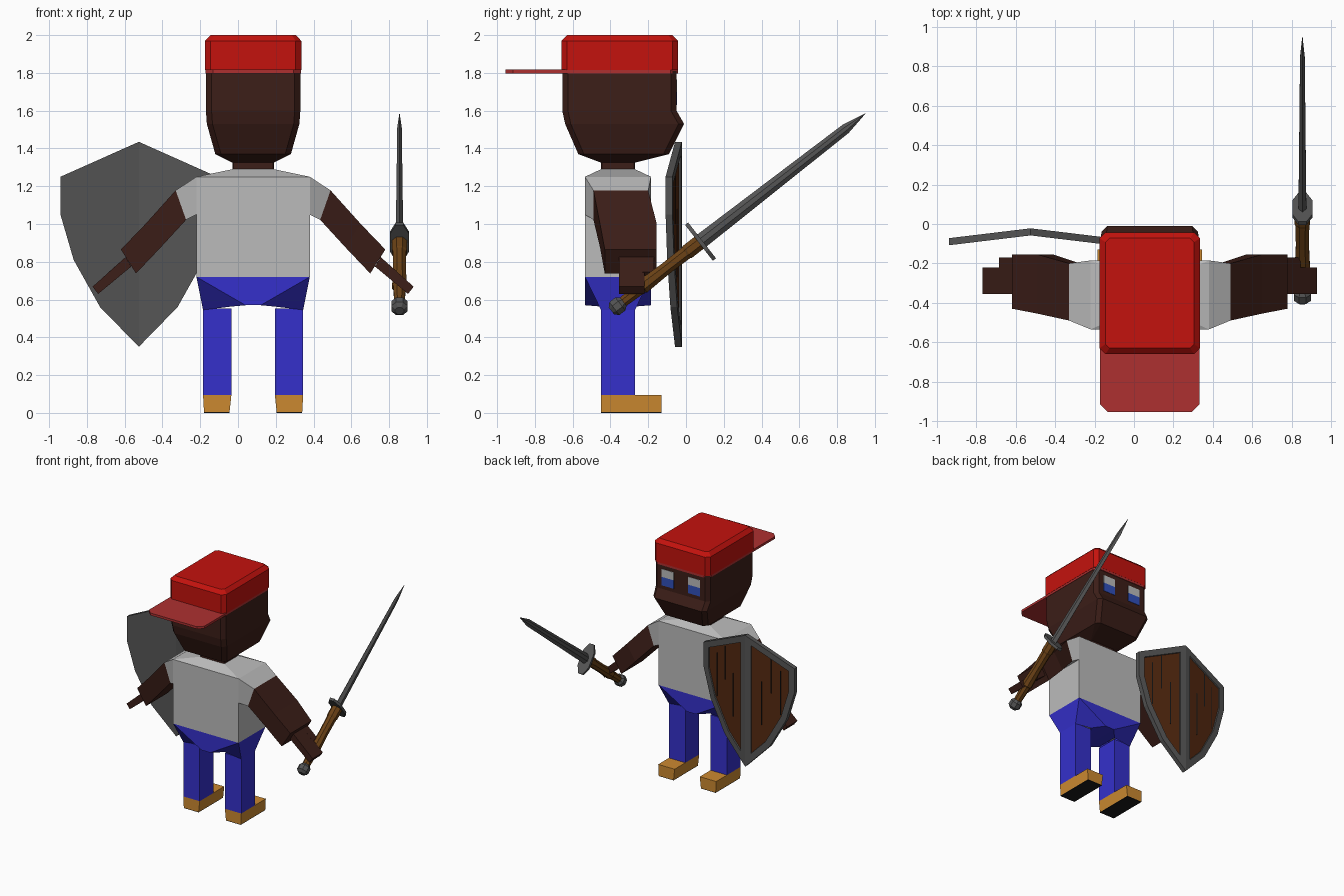
import bpy, bmesh, math

if "Cube" in bpy.data.objects:
    bpy.data.objects.remove(bpy.data.objects["Cube"])

CX = 0.08  # symmetry plane of the figure; body parts are modelled around it


def mat(name, r, g, b):
    m = bpy.data.materials.new(name)
    m.diffuse_color = (r, g, b, 1)
    m.use_nodes = True
    m.node_tree.nodes["Principled BSDF"].inputs["Base Color"].default_value = m.diffuse_color
    return m


SKIN = mat("skin", 0.045, 0.013, 0.009)
RED = mat("cap_red", 0.55, 0.006, 0.004)
BRIM = mat("brim_red", 0.42, 0.03, 0.03)
SHIRT = mat("shirt", 0.5, 0.5, 0.5)
BLUE = mat("trouser_blue", 0.035, 0.03, 0.6)
TAN = mat("shoe_tan", 0.6, 0.25, 0.03)
BLACK = mat("black", 0.01, 0.01, 0.01)
WOOD = mat("wood", 0.09, 0.022, 0.005)
GRIP = mat("grip", 0.15, 0.055, 0.008)
STEEL = mat("steel", 0.09, 0.09, 0.09)
IRIS = mat("iris", 0.03, 0.08, 0.5)


def mesh(name, verts, faces, material, loc=(CX, 0, 0), mirror=False):
    me = bpy.data.meshes.new(name)
    me.from_pydata(verts, [], faces)
    bm = bmesh.new()
    bm.from_mesh(me)
    bmesh.ops.recalc_face_normals(bm, faces=bm.faces)
    bm.to_mesh(me)
    bm.free()
    me.materials.append(material)
    ob = bpy.data.objects.new(name, me)
    ob.location = loc
    bpy.context.collection.objects.link(ob)
    if mirror:
        ob.modifiers.new("mirror", "MIRROR")
    return ob


def loft(name, rings, material, **kw):
    """Join equal-sized rings of points into a closed solid."""
    n = len(rings[0])
    verts = [p for r in rings for p in r]
    faces = [(k * n + i, k * n + (i + 1) % n, (k + 1) * n + (i + 1) % n, (k + 1) * n + i)
             for k in range(len(rings) - 1) for i in range(n)]
    faces += [tuple(range(n)), tuple(range(len(verts) - n, len(verts)))]
    return mesh(name, verts, faces, material, **kw)


def rect(z, x0, x1, y0, y1):
    return [(x0, y0, z), (x1, y0, z), (x1, y1, z), (x0, y1, z)]


def cham(z, w, y0, y1, c):
    """Rectangle ring with chamfered corners, half width w."""
    return [(-w + c, y0, z), (w - c, y0, z), (w, y0 + c, z), (w, y1 - c, z),
            (w - c, y1, z), (-w + c, y1, z), (-w, y1 - c, z), (-w, y0 + c, z)]


def limb(x_top, z_top, x_bot, z_bot, y0, y1):
    """Cross-section of an arm, spanning its upper and lower edge."""
    return [(x_top, y0, z_top), (x_top, y1, z_top), (x_bot, y1, z_bot), (x_bot, y0, z_bot)]


def ngon(z, r, n=8):
    return [(r * math.cos(math.tau * (i + .5) / n), r * math.sin(math.tau * (i + .5) / n), z)
            for i in range(n)]


# Head and neck
loft("head", [cham(1.28, .11, -.45, -.27, .005), cham(1.325, .11, -.45, -.27, .005),
              cham(1.37, .20, -.57, -.09, .03), cham(1.53, .245, -.64, -.01, .03),
              cham(1.60, .25, -.655, -.05, .03), cham(1.81, .25, -.655, -.05, .03)], SKIN)
for s in (-1, 1):
    x = s * .12
    loft("eye_white", [rect(1.70, x - .055, x + .055, -.06, -.047),
                       rect(1.765, x - .055, x + .055, -.06, -.047)], SHIRT)
    loft("eye_iris", [rect(1.63, x - .055, x + .055, -.06, -.047),
                      rect(1.70, x - .055, x + .055, -.06, -.047)], IRIS)

# Cap, worn backwards
loft("cap", [cham(1.815, .255, -.66, -.042, .03), cham(1.97, .255, -.66, -.042, .03),
             cham(2.0, .225, -.63, -.072, .02)], RED)
loft("cap_brim", [cham(1.798, .253, -.955, -.043, .04), cham(1.817, .253, -.955, -.043, .04)], BRIM)

# Torso
loft("torso", [rect(.72, -.3, .3, -.535, -.185), rect(1.25, -.3, .3, -.535, -.185),
               rect(1.29, -.11, .11, -.45, -.27)], SHIRT)

# Arms, one side modelled and mirrored
cuff = limb(.41, 1.178, .355, 1.022, -.49, -.2)
loft("sleeves", [limb(.3, 1.25, .3, 1.05, -.535, -.185), cuff], SHIRT, mirror=True)
loft("arms", [cuff, limb(.57, 1.0, .49, .875, -.455, -.155),
              limb(.7, .865, .62, .738, -.43, -.155)], SKIN, mirror=True)
loft("hands", [limb(.675, .825, .645, .775, -.355, -.22),
               limb(.85, .668, .82, .63, -.355, -.22)], SKIN, mirror=True)
loft("thumbs", [limb(.675, .825, .645, .775, -.23, -.17),
                limb(.765, .745, .735, .705, -.23, -.17)], SKIN, mirror=True)

# Hips
hip = (rect(.72, 0, .3, -.535, -.185) + rect(.57, 0, .04, -.535, -.185)
       + [(.115, -.45, .563), (.265, -.45, .545), (.265, -.27, .545), (.115, -.27, .563)])
mesh("hips", hip, [(0, 1, 5, 4), (3, 7, 6, 2), (4, 5, 6, 7), (1, 9, 8, 5),
                   (1, 2, 10, 9), (2, 6, 11, 10), (5, 8, 11, 6)], BLUE, mirror=True)

# Legs and shoes
loft("legs", [rect(.095, .115, .265, -.45, -.27), rect(.553, .115, .265, -.45, -.27)], BLUE, mirror=True)
loft("shoes", [rect(.004, .125, .26, -.45, -.13), rect(.095, .115, .265, -.45, -.13)], TAN, mirror=True)
loft("soles", [rect(0, .125, .26, -.45, -.13), rect(.004, .125, .26, -.45, -.13)], BLACK, mirror=True)

# Sword, modelled upright from the pommel and then tilted
sword = [
    loft("sword_pommel", [ngon(0, .025), ngon(.02, .047), ngon(.06, .047), ngon(.08, .03)], STEEL),
    loft("sword_grip", [ngon(.07, .03), ngon(.2, .035), ngon(.21, .042), ngon(.36, .036),
                        ngon(.5, .038), ngon(.51, .043), ngon(.592, .043)], GRIP),
    loft("sword_guard", [[(x, y, z) for x, y in (
        (-.02, -.12), (.02, -.12), (.05, -.06), (.05, .06),
        (.02, .12), (-.02, .12), (-.05, .06), (-.05, -.06))] for z in (.587, .608)], STEEL),
    loft("sword_blade", [[(s * w, -h * .35, z) if k else (0, s * h, z)
                          for s, k in ((-1, 0), (1, 1))] +
                         [(w, h * .35, z), (0, h, z), (-w, h * .35, z), (-w, -h * .35, z)]
                         for z, w, h in ((.6, .02, .04), (1.57, .012, .027), (1.703, .001, .001))], STEEL),
]
for part in sword:
    part.location = (.855, -.395, .54)
    part.rotation_euler.x = math.radians(-52.15)

# Shield: one half as a slab, its front face inset to leave a rim and centre bar
half = ((0, 1.435), (.415, 1.25), (.415, 1.05), (.345, .81), (.205, .56), (0, .35))


def bow(dx):
    return -.022 - .05 * dx / .415


shield = loft("shield", [[(x, bow(x) - d, z) for x, z in half] for d in (.036, 0)],
              STEEL, loc=(-.525, 0, 0), mirror=True)
shield.data.materials.append(WOOD)
bm = bmesh.new()
bm.from_mesh(shield.data)
front = max(bm.faces, key=lambda f: f.normal.y)
bmesh.ops.inset_individual(bm, faces=[front], thickness=.048, use_even_offset=True)
panel = max((f for f in bm.faces if len(f.verts) == 6), key=lambda f: f.normal.y)
bmesh.ops.inset_individual(bm, faces=[panel], thickness=.002, depth=-.01, use_even_offset=True)
max((f for f in bm.faces if len(f.verts) == 6), key=lambda f: f.normal.y).material_index = 1
inner = [f for f in bm.faces if all(abs(v.co.x) < 1e-4 for v in f.verts)]
bmesh.ops.delete(bm, geom=inner, context="FACES")
bm.to_mesh(shield.data)
bm.free()

# Gaps between the shield planks
for x, z0, z1 in ((.13, .72, 1.08), (.21, 1.0, 1.28), (.29, .84, 1.2)):
    y = bow(x) - .0095
    loft("plank_gap", [rect(z, x - .004, x + .004, y - .003, y + .001) for z in (z0, z1)],
         BLACK, loc=(-.525, 0, 0), mirror=True)
